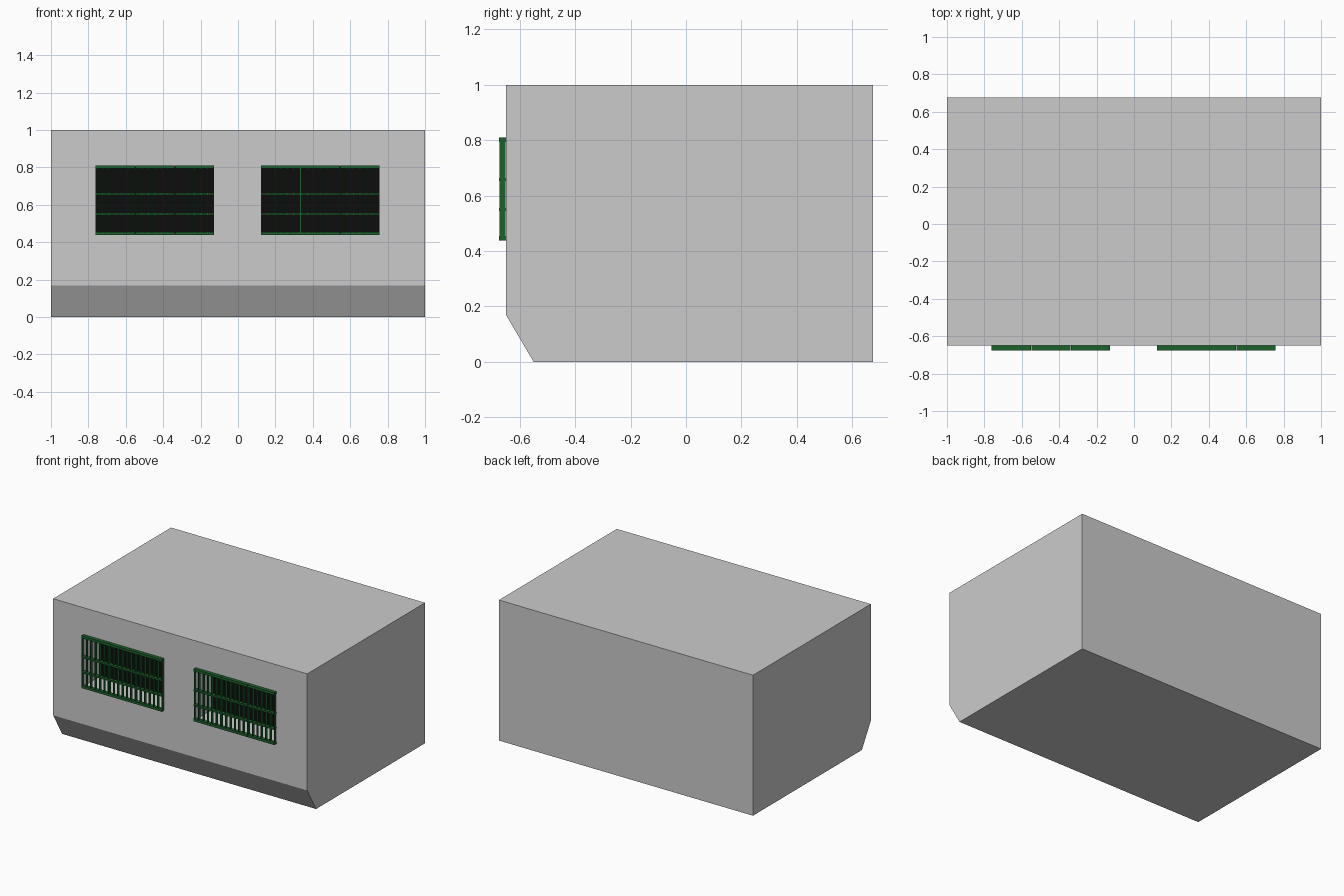
import bpy, bmesh

if "Cube" in bpy.data.objects:
    bpy.data.objects.remove(bpy.data.objects["Cube"])

FRONT, BACK = -0.65, 0.675
GRILLE_FRONT = -0.675
Z0, Z1 = 0.438, 0.81
SEG, SEGMENTS, SLATS = 0.212, 3, 6
RECESS = 0.18


def material(name, rgb):
    m = bpy.data.materials.new(name)
    m.diffuse_color = (*rgb, 1)
    m.use_nodes = True
    m.node_tree.nodes["Principled BSDF"].inputs["Base Color"].default_value = m.diffuse_color
    return m


green = material("green_paint", (0.012, 0.12, 0.025))
black = material("dark_glass", (0.004, 0.004, 0.004))


def add_box(bm, x0, x1, y0, y1, z0, z1):
    verts = bmesh.ops.create_cube(bm, size=1)["verts"]
    for v in verts:
        v.co.x = x1 if v.co.x > 0 else x0
        v.co.y = y1 if v.co.y > 0 else y0
        v.co.z = z1 if v.co.z > 0 else z0


def finish(bm, name, mat=None):
    bmesh.ops.recalc_face_normals(bm, faces=bm.faces)
    mesh = bpy.data.meshes.new(name)
    bm.to_mesh(mesh)
    bm.free()
    ob = bpy.data.objects.new(name, mesh)
    bpy.context.collection.objects.link(ob)
    if mat:
        mesh.materials.append(mat)
    return ob


# Body: side profile with sloped lower front, extruded across x
bm = bmesh.new()
profile = [(-0.55, 0), (BACK, 0), (BACK, 1), (FRONT, 1), (FRONT, 0.17)]
face = bm.faces.new([bm.verts.new((-1, y, z)) for y, z in profile])
side = bmesh.ops.extrude_face_region(bm, geom=[face])["geom"]
bmesh.ops.translate(bm, vec=(2, 0, 0),
                    verts=[g for g in side if isinstance(g, bmesh.types.BMVert)])
body = finish(bm, "body")

for label, x0 in (("left", -0.762), ("right", 0.122)):
    x1 = x0 + SEG * SEGMENTS

    # Window recess cut into the front wall
    bm = bmesh.new()
    add_box(bm, x0 + 0.004, x1 - 0.004, FRONT - 0.1, FRONT + RECESS, Z0 + 0.006, Z1 - 0.006)
    cutter = finish(bm, label + "_cutter")
    cutter.hide_render = True
    mod = body.modifiers.new("window", "BOOLEAN")
    mod.operation, mod.solver, mod.object = "DIFFERENCE", "EXACT", cutter
    bpy.context.view_layer.objects.active = body
    bpy.ops.object.modifier_apply(modifier=mod.name)
    bpy.data.objects.remove(cutter)

    # Dark pane at the back of the recess
    bm = bmesh.new()
    add_box(bm, x0 + 0.004, x1 - 0.004, FRONT + RECESS - 0.006, FRONT + RECESS,
            Z0 + 0.006, Z1 - 0.006)
    finish(bm, label + "_pane", black)

    # Grille: three joined sections of rails and thin vertical slats
    bm = bmesh.new()
    for s in range(SEGMENTS):
        a = x0 + s * SEG
        b = a + SEG
        for z, h in ((Z0, 0.017), (0.545, 0.011), (0.653, 0.011), (Z1 - 0.017, 0.017)):
            add_box(bm, a + 0.001, b - 0.001, GRILLE_FRONT, FRONT, z, z + h)
        for i in range(SLATS + 1):
            c = a + 0.003 + i * (SEG - 0.006) / SLATS
            add_box(bm, c - 0.002, c + 0.002, GRILLE_FRONT + 0.002, FRONT - 0.002,
                    Z0 + 0.004, Z1 - 0.004)
    finish(bm, label + "_grille", green)
